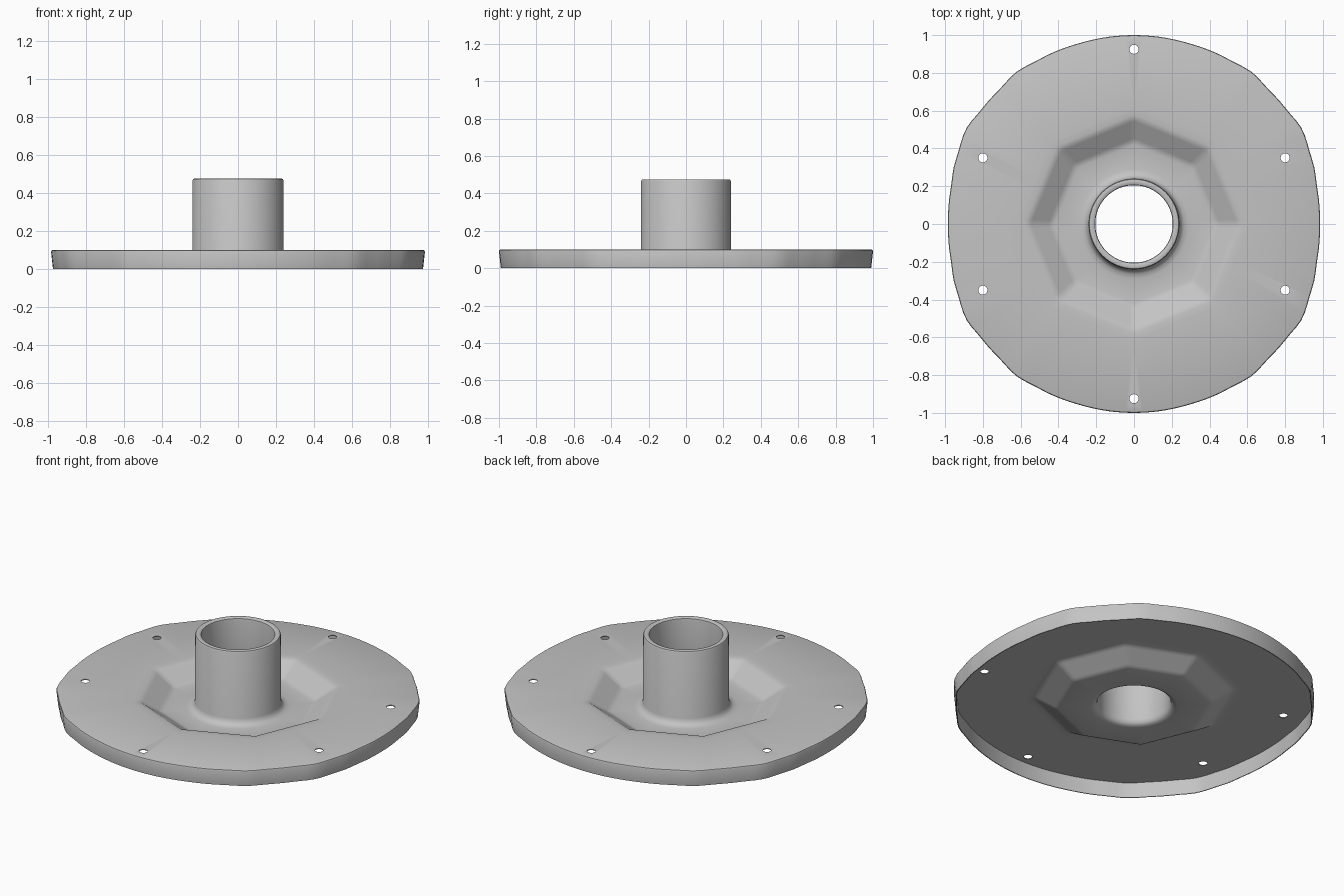
import bpy, bmesh, math
from mathutils import Matrix

cube = bpy.data.objects.get("Cube")
if cube:
    bpy.data.objects.remove(cube)

SEGMENTS = 144
TAU = 2 * math.pi
T = 0.005  # sheet thickness

# Wavy plate outline: angle in a quarter turn -> radius
OUTLINE = [(0, .985), (10, .988), (20, 1.003), (30, 1.022), (37, 1.01),
           (45, 1.008), (52, 1.018), (60, 1.006), (75, 1.0), (90, 1.0)]


def wavy(angle):
    d = math.degrees(angle) % 180
    d = min(d, 180 - d)
    for (a0, r0), (a1, r1) in zip(OUTLINE, OUTLINE[1:]):
        if d <= a1 + 1e-6:
            t = (d - a0) / (a1 - a0)
            t = t * t * (3 - 2 * t)
            return r0 + (r1 - r0) * t
    return 1.0


def octagon(angle):
    half = TAU / 16
    return math.cos(half) / math.cos(angle % (2 * half) - half)


def circle(angle):
    return 1.0


def material(name, value):
    m = bpy.data.materials.new(name)
    m.use_nodes = True
    colour = (value, value, value, 1)
    m.diffuse_color = colour
    m.node_tree.nodes["Principled BSDF"].inputs["Base Color"].default_value = colour
    return m


# Closed section of the flange: outline shape, radius, height
SECTION = [
    # outer skirt and plate top
    (wavy, .99, 0), (wavy, 1, .09), (wavy, .997, .097), (wavy, .99, .1),
    (octagon, .62, .1),
    # dished recess
    (octagon, .58, .1), (octagon, .56, .096), (octagon, .545, .088),
    (octagon, .455, .032), (octagon, .44, .024), (octagon, .42, .02),
    # fillet and outside of the tube
    (circle, .29, .02), (circle, .265, .025), (circle, .25, .037),
    (circle, .241, .06), (circle, .24, .465), (circle, .236, .473),
    (circle, .23, .475),
    # rim and bore
    (circle, .215, .475), (circle, .207, .47), (circle, .205, .46),
    (circle, .205, .05), (circle, .212, .03), (circle, .225, .019),
    (circle, .245, .02 - T),
    # underside of the dish, plate and skirt
    (octagon, .42, .02 - T), (octagon, .44, .024 - T), (octagon, .455, .032 - T),
    (octagon, .545, .088 - T), (octagon, .56, .096 - T), (octagon, .58, .1 - T),
    (octagon, .62, .1 - T), (wavy, .99 - T, .1 - T), (wavy, .99 - T, 0),
]

# Flange body with its tube
bm = bmesh.new()
rings = []
for shape, radius, z in SECTION:
    ring = []
    for i in range(SEGMENTS):
        a = TAU * i / SEGMENTS
        r = radius * shape(a)
        ring.append(bm.verts.new((r * math.cos(a), r * math.sin(a), z)))
    rings.append(ring)
for k, ring in enumerate(rings):
    after = rings[(k + 1) % len(rings)]
    for i in range(SEGMENTS):
        j = (i + 1) % SEGMENTS
        bm.faces.new((ring[i], ring[j], after[j], after[i]))
bmesh.ops.recalc_face_normals(bm, faces=bm.faces)
mesh = bpy.data.meshes.new("flange")
bm.to_mesh(mesh)
bm.free()
flange = bpy.data.objects.new("flange", mesh)
bpy.context.collection.objects.link(flange)
mesh.materials.append(material("plain grey", .55))

# Bolt holes
bm = bmesh.new()
HOLES = [(0, .925), (0, -.925)] + [(sx * .8, sy * .35) for sx in (-1, 1) for sy in (-1, 1)]
for x, y in HOLES:
    bmesh.ops.create_cone(bm, cap_ends=True, segments=20, radius1=.024, radius2=.024,
                          depth=.1, matrix=Matrix.Translation((x, y, .1)))
cut_mesh = bpy.data.meshes.new("bolt_hole_cutter")
bm.to_mesh(cut_mesh)
bm.free()
cutter = bpy.data.objects.new("bolt_hole_cutter", cut_mesh)
cutter.hide_render = True
bpy.context.collection.objects.link(cutter)

for o in bpy.context.selected_objects:
    o.select_set(False)
bpy.context.view_layer.objects.active = flange
flange.select_set(True)
cut = flange.modifiers.new("bolt_holes", "BOOLEAN")
cut.operation = "DIFFERENCE"
cut.solver = "EXACT"
cut.object = cutter
bpy.ops.object.modifier_apply(modifier=cut.name)
bpy.data.objects.remove(cutter)
bpy.ops.object.shade_smooth_by_angle(angle=math.radians(35))
